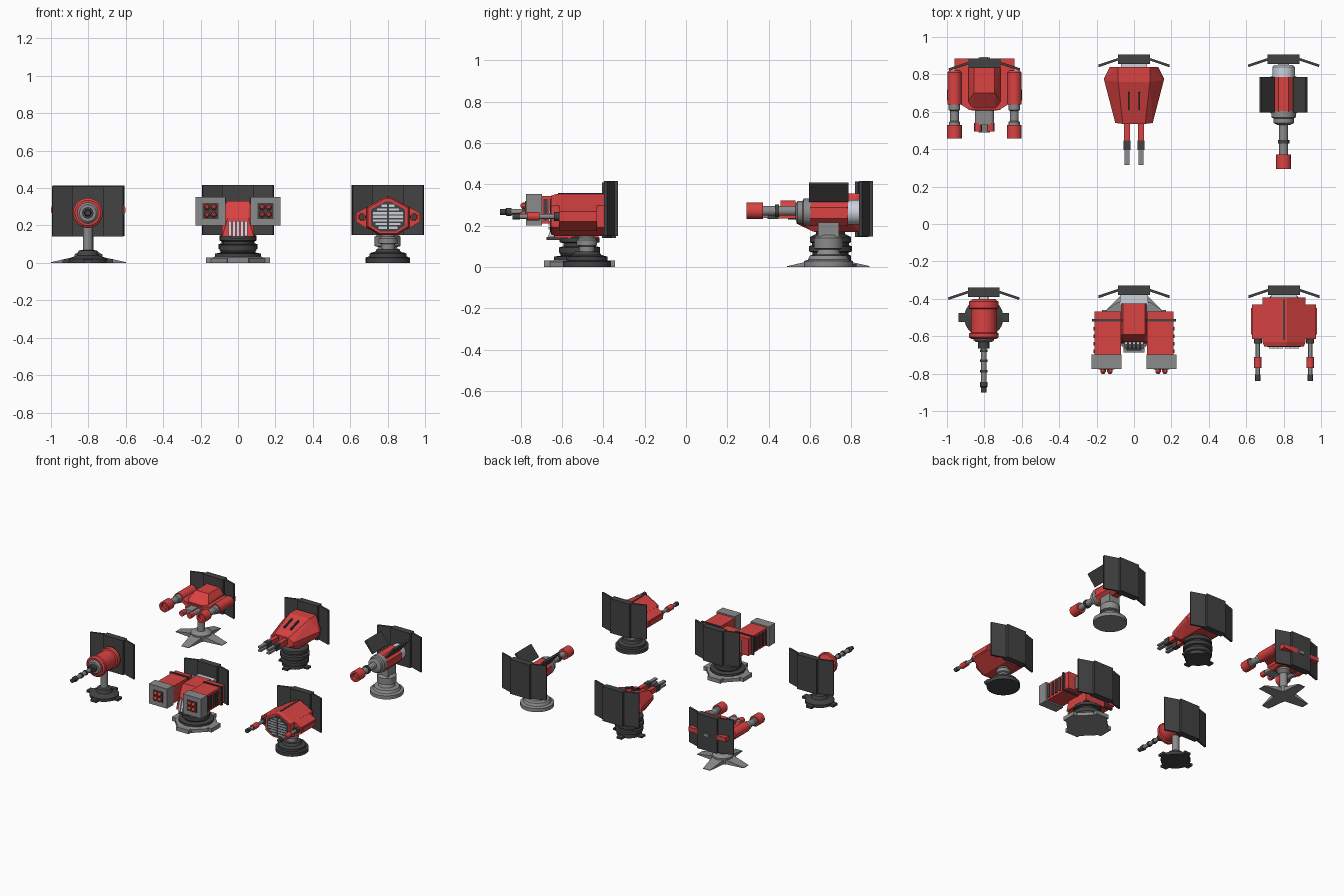
import bpy, bmesh, math
from mathutils import Vector


def material(name, r, g, b):
    m = bpy.data.materials.new(name)
    m.diffuse_color = (r, g, b, 1)
    return m


RED = material("red", 0.70, 0.055, 0.055)
DARK = material("dark", 0.055, 0.055, 0.055)
GREY = material("grey", 0.26, 0.26, 0.26)
LIGHT = material("light", 0.60, 0.64, 0.72)
cx = 0.0   # x centre of the turret being built
SIDES = (-1, 1)


def finish(name, bm, mat, smooth=False):
    bmesh.ops.recalc_face_normals(bm, faces=bm.faces)
    me = bpy.data.meshes.new(name)
    bm.to_mesh(me)
    bm.free()
    me.materials.append(mat)
    ob = bpy.data.objects.new(name, me)
    ob.location.x = cx
    bpy.context.collection.objects.link(ob)
    ob["round"] = smooth
    return ob


def hull(name, pts, mat, mirror=False):
    bm = bmesh.new()
    for p in pts:
        bm.verts.new(p)
        if mirror:
            bm.verts.new((-p[0], p[1], p[2]))
    r = bmesh.ops.convex_hull(bm, input=bm.verts[:])
    junk = {v for v in r["geom_interior"] + r["geom_unused"] if isinstance(v, bmesh.types.BMVert)}
    bmesh.ops.delete(bm, geom=list(junk), context='VERTS')
    bmesh.ops.dissolve_limit(bm, angle_limit=0.01, verts=bm.verts[:], edges=bm.edges[:])
    return finish(name, bm, mat)


def box(name, x, y, z, mat):
    return hull(name, [(a, b, c) for a in x for b in y for c in z], mat)


def sbox(name, s, x, y, z, mat):
    return box(name, (s * x[0], s * x[1]), y, z, mat)


def lathe(name, profile, mat, x=0, y=0, z=None, n=24):
    # profile of (radius, position); spun about z, or about y when a height is given
    bm = bmesh.new()
    rings = []
    for r, t in profile:
        ring = []
        for i in range(n):
            a = math.tau * (i + 0.5) / n
            u, v = r * math.cos(a), r * math.sin(a)
            ring.append(bm.verts.new((x + u, y + v, t) if z is None else (x + u, t, z + v)))
        rings.append(ring)
    for p, q in zip(rings, rings[1:]):
        for i in range(n):
            bm.faces.new((p[i], p[(i + 1) % n], q[(i + 1) % n], q[i]))
    bm.faces.new(rings[0])
    bm.faces.new(rings[-1])
    return finish(name, bm, mat, n > 10)


def tabs(name, cy, r0, r1, w, h, mat, tip=None, tiph=None):
    # four feet along the axes
    for k in range(4):
        d = Vector((math.cos(k * math.pi / 2), math.sin(k * math.pi / 2), 0))
        e = Vector((-d.y, d.x, 0))
        pts = []
        for r, ww, hh in ((r0, w, h), (r1, tip or w, h if tiph is None else tiph)):
            for s in SIDES:
                for z in (0, hh):
                    pts.append(d * r + e * s * ww / 2 + Vector((0, cy, z)))
        hull(name, pts, mat)


def shield(yb, z0, z1, neck, zn):
    box("shield_centre", (-0.085, 0.085), (yb - 0.05, yb), (z0, z1), DARK)
    for s in SIDES:
        hull("shield_wing", [(s * a, yb - b, z) for z in (z0, z1) for a, b in
             ((0.075, 0.014), (0.075, 0.028), (0.188, 0.066), (0.192, 0.053))], DARK)
    box("shield_neck", (-neck, neck), (yb - 0.10, yb - 0.04), zn, LIGHT)


# Front left: round single-barrel turret
cx = -0.803
shield(-0.34, 0.14, 0.408, 0.022, (0.24, 0.29))
lathe("disc_base", [(0.105, 0), (0.105, 0.022), (0.06, 0.04), (0.05, 0.065), (0.03, 0.07)], DARK, y=-0.5)
tabs("base_tab", -0.5, 0.08, 0.135, 0.05, 0.018, DARK)
lathe("post", [(0.026, 0.05), (0.026, 0.22)], GREY, y=-0.5)
lathe("round_body", [(0.06, -0.40), (0.07, -0.41), (0.08, -0.415), (0.08, -0.45), (0.07, -0.455), (0.07, -0.58),
      (0.08, -0.585), (0.08, -0.605), (0.068, -0.615)], RED, z=0.267)
lathe("body_front", [(0.056, -0.60), (0.056, -0.62), (0.045, -0.63)], GREY, z=0.267)
lathe("barrel_root", [(0.03, -0.62), (0.03, -0.665)], DARK, z=0.267)
lathe("barrel", [(0.015, -0.66), (0.015, -0.86)], GREY, z=0.267, n=16)
for y in (-0.67, -0.725, -0.78):
    lathe("barrel_ring", [(0.02, y), (0.02, y - 0.014)], DARK, z=0.267, n=16)
lathe("muzzle", [(0.02, -0.845), (0.02, -0.87), (0.015, -0.875), (0.015, -0.90)], DARK, z=0.267, n=16)

# Front centre: twin rocket pods
cx = 0.0
shield(-0.33, 0.15, 0.417, 0.075, (0.2, 0.32))
lathe("octagon_base", [(0.155, 0), (0.155, 0.025), (0.13, 0.035)], GREY, y=-0.515, n=8)
tabs("base_foot", -0.515, 0.12, 0.172, 0.11, 0.03, GREY)
lathe("turntable", [(0.125, 0.03), (0.125, 0.05), (0.09, 0.055), (0.1, 0.07), (0.1, 0.095),
      (0.08, 0.1), (0.08, 0.115), (0.098, 0.12), (0.098, 0.14), (0.07, 0.16)], DARK, y=-0.515)
hull("pod_body", [(0.06, -0.425, 0.33), (0.06, -0.59, 0.33), (0.085, -0.425, 0.29), (0.085, -0.60, 0.27),
     (0.085, -0.425, 0.14), (0.085, -0.64, 0.14), (0.055, -0.63, 0.24)], RED, True)
for i in range(-2, 3):
    hull("body_grille_slat", [(i * 0.022 + a, y, z) for a in (-0.008, 0.008)
         for y, z in ((-0.64, 0.145), (-0.668, 0.145), (-0.645, 0.225), (-0.62, 0.225))], LIGHT)
box("body_chin", (-0.04, 0.04), (-0.675, -0.60), (0.13, 0.145), DARK)
for s in SIDES:
    hull("pod_arm", [(s * a, y, z) for z in (0.22, 0.32) for a, y in
         ((0.05, -0.42), (0.09, -0.42), (0.15, -0.46), (0.15, -0.5), (0.05, -0.5))], GREY)
    sbox("rocket_pod", s, (0.07, 0.21), (-0.70, -0.468), (0.21, 0.343), RED)
    sbox("pod_strap", s, (0.065, 0.225), (-0.522, -0.507), (0.205, 0.349), DARK)
    for y in (-0.56, -0.60, -0.64, -0.68):
        sbox("pod_vent", s, (0.2, 0.217), (y - 0.01, y + 0.01), (0.225, 0.328), DARK)
    sbox("pod_head", s, (0.068, 0.226), (-0.776, -0.698), (0.2, 0.353), GREY)
    sbox("pod_opening", s, (0.105, 0.189), (-0.779, -0.77), (0.235, 0.319), DARK)
    for x in (0.129, 0.165):
        for z in (0.258, 0.297):
            lathe("rocket", [(0.015, -0.77), (0.015, -0.79), (0.007, -0.802)], RED, x=s * x, z=z, n=12)

# Front right: hexagonal body with grille and side guns
cx = 0.802
shield(-0.33, 0.15, 0.417, 0.07, (0.2, 0.32))
lathe("round_base", [(0.118, 0), (0.118, 0.027), (0.1, 0.03), (0.1, 0.05), (0.07, 0.058), (0.06, 0.075)], DARK, y=-0.48)
lathe("post", [(0.038, 0.06), (0.038, 0.1), (0.05, 0.105), (0.05, 0.13), (0.038, 0.14), (0.038, 0.18)], GREY, y=-0.48)
HEX = [(0.015, 0.353), (0.115, 0.298), (0.115, 0.19), (0.05, 0.15)]
hull("hex_body", [(x * k, y, 0.25 + (z - 0.25) * k) for x, z in HEX
     for k, y in ((1, -0.393), (1, -0.63), (0.92, -0.655))], RED, True)
box("roof_seam", (-0.005, 0.005), (-0.62, -0.40), (0.34, 0.357), DARK)
hull("grille_back", [(x * 0.8, y, 0.247 + (z - 0.25) * 0.8) for x, z in HEX for y in (-0.64, -0.658)], DARK, True)
for i, w in enumerate((0.05, 0.068, 0.08, 0.08, 0.08, 0.06, 0.035)):
    for s in SIDES:
        sbox("grille_slat", s, (0.005, w), (-0.666, -0.65), (0.182 + i * 0.0195, 0.194 + i * 0.0195), LIGHT)
for s in SIDES:
    hull("side_housing", [(s * x, y, z) for y in (-0.43, -0.615) for x, z in
         ((0.1, 0.305), (0.172, 0.268), (0.172, 0.22), (0.1, 0.175))], RED)
    sbox("side_panel", s, (0.1, 0.176), (-0.59, -0.45), (0.23, 0.258), RED)
    lathe("gun_socket", [(0.022, -0.60), (0.022, -0.64)], DARK, x=s * 0.14, z=0.245, n=16)
    lathe("gun_barrel", [(0.012, -0.62), (0.012, -0.82)], GREY, x=s * 0.14, z=0.245, n=12)
    lathe("gun_sleeve", [(0.021, -0.71), (0.021, -0.77)], RED, x=s * 0.14, z=0.245, n=16)
    lathe("gun_tip", [(0.016, -0.805), (0.016, -0.84)], DARK, x=s * 0.14, z=0.245, n=12)

# Back left: star-footed twin cannon
cx = -0.8
shield(0.885, 0.145, 0.415, 0.05, (0.24, 0.31))
tabs("star_leg", 0.69, 0.03, 0.2, 0.10, 0.042, GREY, 0.06, 0.004)
lathe("leg_hub", [(0.075, 0), (0.075, 0.045), (0.05, 0.06)], GREY, y=0.69)
lathe("post", [(0.028, 0.05), (0.028, 0.18), (0.05, 0.2), (0.05, 0.24)], GREY, y=0.69)
hull("fuselage", [(0.085, 0.837, 0.22), (0.085, 0.837, 0.31), (0.055, 0.837, 0.35), (0.055, 0.70, 0.35),
     (0.085, 0.66, 0.30), (0.085, 0.61, 0.24), (0.06, 0.607, 0.28), (0.06, 0.64, 0.21)], RED, True)
hull("wing_slab", [(x, y, z) for z in (0.255, 0.29) for x, y in
     ((0.16, 0.885), (0.05, 0.86), (0.16, 0.66), (0.08, 0.61))], RED, True)
box("tail_pin", (-0.02, 0.02), (0.83, 0.892), (0.26, 0.28), GREY)
box("nose_block", (-0.03, 0.03), (0.53, 0.62), (0.235, 0.275), GREY)
for s in SIDES:
    lathe("nose_barrel", [(0.018, 0.62), (0.018, 0.50)], GREY, x=s * 0.034, z=0.25, n=12)
    lathe("nose_tip", [(0.021, 0.54), (0.021, 0.495)], RED, x=s * 0.034, z=0.25, n=12)
    lathe("cannon_body", [(0.03, 0.82), (0.038, 0.81), (0.038, 0.64)], RED, x=s * 0.16, z=0.283)
    lathe("cannon_barrel", [(0.031, 0.65), (0.031, 0.61), (0.024, 0.605), (0.024, 0.55), (0.03, 0.545), (0.03, 0.52)],
          GREY, x=s * 0.16, z=0.283)
    lathe("cannon_muzzle", [(0.04, 0.53), (0.04, 0.457), (0.026, 0.457), (0.026, 0.48)], RED, x=s * 0.16, z=0.283)

# Back centre: wedge body with twin pronged guns
cx = 0.0
shield(0.905, 0.15, 0.417, 0.07, (0.2, 0.33))
lathe("ribbed_base", [(0.09, 0), (0.09, 0.025), (0.1, 0.03), (0.1, 0.055), (0.088, 0.06), (0.088, 0.07), (0.105, 0.075),
      (0.105, 0.1), (0.09, 0.105), (0.09, 0.115), (0.1, 0.12), (0.1, 0.145), (0.07, 0.16), (0.07, 0.19)], DARK, y=0.70)
tabs("base_tab", 0.70, 0.07, 0.125, 0.045, 0.014, DARK)
hull("wedge_body", [(0.16, 0.78, 0.235), (0.16, 0.77, 0.27), (0.13, 0.84, 0.25), (0.10, 0.54, 0.23), (0.10, 0.54, 0.255),
     (0.085, 0.84, 0.355), (0.085, 0.76, 0.355), (0.06, 0.535, 0.285), (0.08, 0.84, 0.17),
     (0.08, 0.62, 0.17), (0.06, 0.535, 0.21)], RED, True)
for s in SIDES:
    hull("roof_fin", [(s * x, y, z) for x in (0.023, 0.033) for y, z in
         ((0.71, 0.32), (0.70, 0.352), (0.61, 0.322), (0.61, 0.29))], DARK)
    sbox("gun_sleeve", s, (0.021, 0.053), (0.445, 0.54), (0.235, 0.275), RED)
    sbox("gun_collar", s, (0.019, 0.055), (0.395, 0.447), (0.232, 0.278), DARK)
    for z in (0.236, 0.262):
        sbox("gun_prong", s, (0.024, 0.05), (0.315, 0.40), (z, z + 0.013), GREY)

# Back right: heavy single cannon with raised side plates
cx = 0.80
shield(0.905, 0.148, 0.417, 0.03, (0.23, 0.3))
lathe("round_base", [(0.12, 0), (0.12, 0.028), (0.1, 0.035), (0.09, 0.055), (0.06, 0.06), (0.05, 0.085),
      (0.07, 0.09), (0.07, 0.14), (0.05, 0.155)], GREY, y=0.69)
box("cradle", (-0.045, 0.045), (0.64, 0.74), (0.14, 0.215), GREY)
lathe("cannon_body", [(0.07, 0.785), (0.07, 0.60)], RED, z=0.262, n=8)
lathe("breech", [(0.05, 0.85), (0.06, 0.84), (0.06, 0.78)], LIGHT, z=0.265)
lathe("front_collar", [(0.066, 0.605), (0.066, 0.57), (0.055, 0.565), (0.055, 0.54), (0.035, 0.53)], GREY, z=0.265)
lathe("barrel", [(0.024, 0.55), (0.024, 0.36)], GREY, z=0.272)
lathe("barrel_ring", [(0.031, 0.45), (0.031, 0.43)], DARK, z=0.272)
lathe("cannon_muzzle", [(0.04, 0.372), (0.04, 0.293), (0.025, 0.293), (0.025, 0.32)], RED, z=0.272)
for s in SIDES:
    hull("raised_plate", [(s * x, y, z) for y in (0.595, 0.787) for x, z in
         ((0.05, 0.325), (0.06, 0.315), (0.128, 0.40), (0.118, 0.41))], DARK)

# Smooth the round parts only
for ob in bpy.context.scene.objects:
    ob.select_set(bool(ob["round"]))
    if ob["round"]:
        bpy.context.view_layer.objects.active = ob
bpy.ops.object.shade_smooth_by_angle(angle=math.radians(30))
